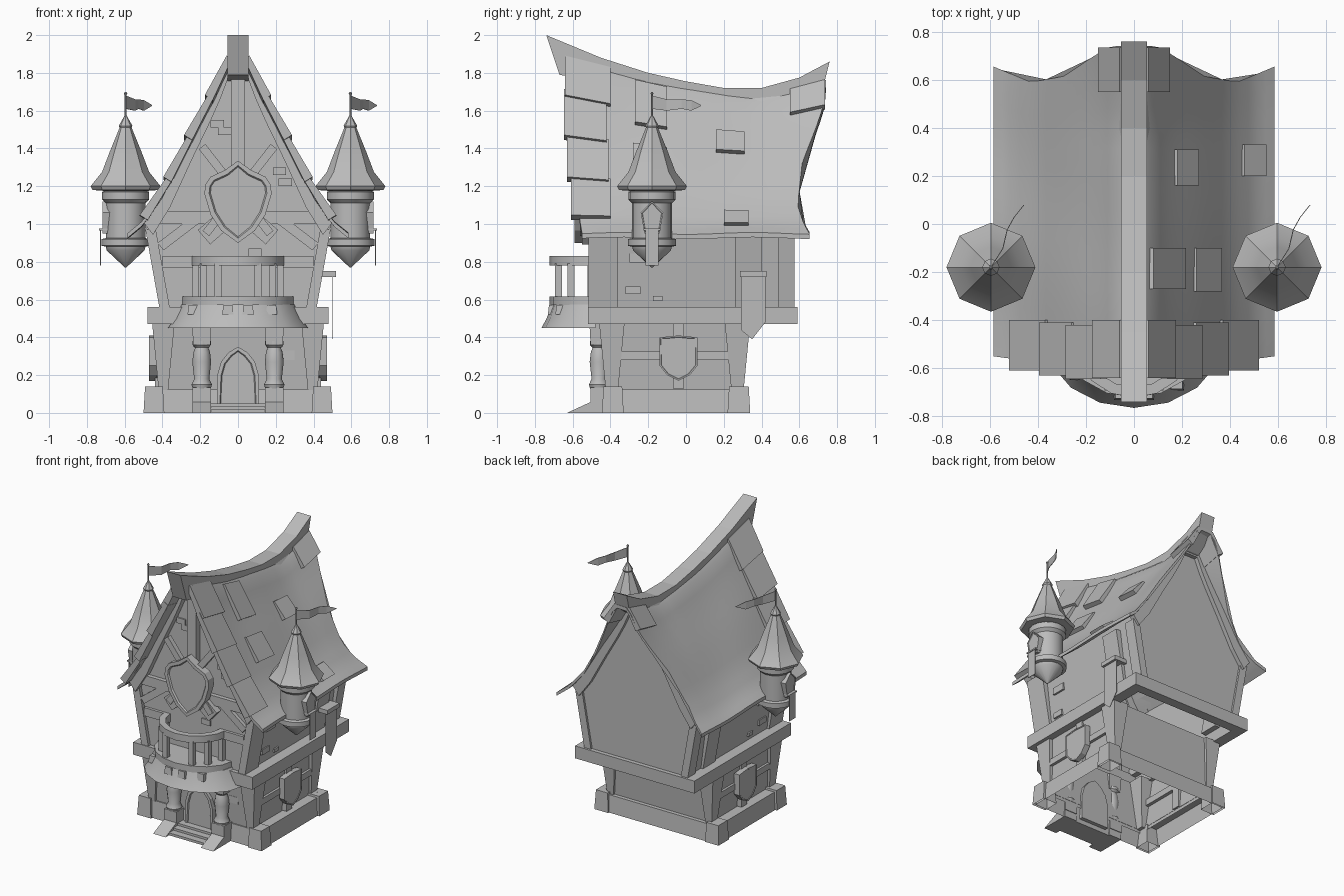
import bpy, bmesh, math
from mathutils import Vector

cube = bpy.data.objects.get("Cube")
if cube:
    bpy.data.objects.remove(cube)

stone = bpy.data.materials.new("plain grey")
stone.use_nodes = True
stone.diffuse_color = (0.5, 0.5, 0.5, 1)
stone.node_tree.nodes["Principled BSDF"].inputs["Base Color"].default_value = (0.5, 0.5, 0.5, 1)
SIDES = ((-1, "right"), (1, "left"))


def loft(name, loops, smooth=False, caps=True, closed=False, wrap=True, inset=0):
    """Skin a row of equal point loops; optionally sink a panel into the first cap."""
    bm = bmesh.new()
    rings = [[bm.verts.new(p) for p in loop] for loop in loops]
    n = len(rings[0])
    pairs = list(zip(rings, rings[1:])) + ([(rings[-1], rings[0])] if closed else [])
    for a, b in pairs:
        for i in range(n if wrap else n - 1):
            j = (i + 1) % n
            bm.faces.new((a[i], a[j], b[j], b[i]))
    if caps and not closed:
        cap = bm.faces.new(rings[0])
        bm.faces.new(rings[-1])
    bmesh.ops.recalc_face_normals(bm, faces=bm.faces[:])
    if inset:
        bmesh.ops.inset_region(bm, faces=[cap], thickness=inset, depth=0)
        bmesh.ops.inset_region(bm, faces=[cap], thickness=inset * 0.3, depth=-inset * 0.4)
    mesh = bpy.data.meshes.new(name)
    bm.to_mesh(mesh)
    bm.free()
    mesh.materials.append(stone)
    ob = bpy.data.objects.new(name, mesh)
    bpy.context.collection.objects.link(ob)
    if smooth:
        bpy.ops.object.select_all(action='DESELECT')
        ob.select_set(True)
        bpy.context.view_layer.objects.active = ob
        bpy.ops.object.shade_smooth_by_angle(angle=math.radians(35))


def prism(name, pts, axis, a, b, inset=0):
    """Extrude an outline: (x, z) along y, or (y, z) along x."""
    put = (lambda u, v, d: (u, d, v)) if axis == 'y' else (lambda u, v, d: (d, u, v))
    loft(name, [[put(u, v, d) for u, v in pts] for d in (a, b)], inset=inset)


def rect(x0, x1, y0, y1, z, grow=0):
    x0, x1, y0, y1 = x0 - grow, x1 + grow, y0 - grow, y1 + grow
    return [(x0, y0, z), (x1, y0, z), (x1, y1, z), (x0, y1, z)]


def block(name, x0, x1, y0, y1, z0, z1, flare=0):
    loft(name, [rect(x0, x1, y0, y1, z0), rect(x0, x1, y0, y1, z1, flare)])


def bar(name, p, q, half, y0, y1):
    p, q = Vector(p), Vector(q)
    d = (q - p).normalized() * half
    n = Vector((-d.y, d.x))
    prism(name, [p + n, q + n, q - n, p - n], 'y', y0, y1)


def lathe(name, profile, segs, cx, cy, squash=1, half=False, closed=False):
    """Turned part; half keeps only the side facing -y."""
    if half:
        angles = [math.pi * (1 + i / segs) for i in range(segs + 1)]
    else:
        angles = [math.tau * i / segs for i in range(segs)]
    loops = [[(cx + r * math.cos(t), cy + squash * r * math.sin(t), z) for t in angles] for r, z in profile]
    loft(name, loops, smooth=True, closed=closed, wrap=not half)


def interp(x, pts):
    for (a, u), (b, v) in zip(pts, pts[1:]):
        if x <= b:
            return u + (v - u) * max(0, (x - a) / (b - a))
    return pts[-1][1]


def mirrored(half):
    return half + [(-x, z) for x, z in reversed(half) if x > 0]


# Roof surface
EAVE = 0.95
RIDGE = [(-.74, 2), (-.45, 1.88), (-.2, 1.8), (0, 1.755), (.2, 1.72), (.4, 1.72), (.6, 1.775), (.76, 1.86)]
CREST = [(-.64, 1.885), (-.2, 1.775), (0, 1.73), (.2, 1.695), (.4, 1.68), (.6, 1.72), (.74, 1.76)]
SLOPE = [(0, 1), (.055, 1), (.1, .88), (.16, .745), (.27, .52), (.4, .24), (.5, .08), (.585, 0)]
FRONT = [(0, -.63), (.3, -.59), (.585, -.55)]
BACK = [(0, .74), (.1, .74), (.165, .7), (.29, .615), (.43, .59), (.585, .655)]


def roof_z(x, y):
    return EAVE + (interp(y, CREST) - EAVE) * interp(abs(x), SLOPE)


xs = [.585 * i / 16 for i in range(-16, 17)]
sections = []
for k in range(17):
    top = []
    for x in xs:
        y0, y1 = interp(abs(x), FRONT), interp(abs(x), BACK)
        y = y0 + (y1 - y0) * k / 16
        top.append((x, y, roof_z(x, y) + .005 * math.sin(9 * y + 8 * x)))
    sections.append(top + [(x, y, z - .025) for x, y, z in reversed(top)])
loft("roof", sections, smooth=True)

prism("ridge_beam", RIDGE + [(.73, 1.74)] + [(y, z - .13) for y, z in RIDGE[-2:0:-1]] + [(-.67, 1.79)],
      'x', -.055, .055)

# Loose shingles
front_rows = [(.05, .15, -.64, -.4), (.13, .26, -.645, -.42), (.25, .37, -.63, -.41), (.36, .495, -.61, -.4)]
extra_rows = [(.07, .19, -.27, -.1), (.25, .34, -.28, -.1), (.17, .245, .16, .31),
              (.45, .525, .2, .33), (.05, .125, .55, .735)]
for s, side in SIDES:
    for i, (x0, x1, y0, y1) in enumerate(front_rows + (extra_rows if s > 0 else extra_rows[4:])):
        loops = []
        for x, lift in ((x0, .012), (x1, .03)):
            loops.append([(s * (x + .85 * h), y, roof_z(x, y) + .53 * h)
                          for y, h in ((y0, -.02), (y1, -.02), (y1, lift), (y0, lift))])
        loft(f"{side}_shingle_{i}", loops)

# Upper storey, open underneath, following the sagging roof
body = []
for y in (-.49, -.25, 0, .3, .56):
    gable = [(x, y, roof_z(x, y) - .028) for x in (.46, .4, .34, .27, .16, .1, .055, 0)]
    gable += [(-x, y, z) for x, y, z in gable[-2::-1]]
    body.append([(.4, y, .5), (.4, y, .56)] + gable + [(-.4, y, .56), (-.4, y, .5)])
loft("upper_walls", body, wrap=False)
for s, side in SIDES:
    post = [(s * .36, .55), (s * .415, .55), (s * .49, .97), (s * .435, .97)]
    prism(f"{side}_front_post", post, 'y', -.515, -.36)
    prism(f"{side}_middle_post", post, 'y', .26, .4)
    prism(f"{side}_back_post", post, 'y', .49, .575)
    for name, y0, y1 in (("front", -.54, -.48), ("back", .55, .59)):
        edge = [(s * x, roof_z(x, y0) - .015) for x in (.5, .4, .34, .27, .16, .1, .055, 0)]
        prism(f"{side}_{name}_gable_trim", edge + [(x * .9, z - .065) for x, z in reversed(edge)], 'y', y0, y1)
    bar(f"{side}_brace", (s * .41, .88), (s * .2, 1.04), .025, -.515, -.48)
    prism(f"{side}_low_rail", [(s * .2, .77), (s * .4, .77), (s * .4, .83), (s * .2, .83)], 'y', -.51, -.48)
block("gable_beam", -.42, .42, -.52, -.48, 1.0, 1.07)
block("gable_king_post", -.037, .037, -.535, -.48, 1.07, 1.8)
outer, inner = (-.48, .48, -.52, .59), (-.4, .4, -.46, .52)
loft("floor_band", [rect(*outer, .47), rect(*outer, .56), rect(*inner, .56), rect(*inner, .47)], closed=True)

# Scattered bricks on the front and sides
for i, (x, z) in enumerate([(-.11, 1.53), (-.07, 1.49), (.22, 1.28), (.25, 1.22), (.09, .85)]):
    block(f"front_brick_{i}", x - .035, x + .035, -.5, -.48, z - .02, z + .02)
block("lower_brick", .22, .3, -.43, -.4, .28, .33)
for s, side in SIDES:
    for i, (y, z, w) in enumerate([(-.28, .65, .04), (-.15, .605, .025), (-.25, .82, .05)]):
        cx = s * (.4 + (z - .56) * .12)
        block(f"{side}_wall_brick_{i}", cx - .012, cx + .012, y - w, y + w, z - w / 2, z + w / 2)

# Lower storey and plinth, hollow underneath
shell = (-.4, .4, -.41, .29)
loft("lower_walls", [rect(*shell, .1), rect(*shell, .48, .03)], caps=False)
foot = (-.485, .485, -.43, .33)
loft("plinth", [rect(*foot, 0), rect(*foot, .125, -.01), rect(*shell, .125)], caps=False)
for s, side in SIDES:
    for name, y0, y1 in (("front", -.445, -.33), ("back", .22, .34)):
        corner = (*sorted((s * .39, s * .5)), y0, y1)
        loft(f"{side}_{name}_plinth_block",
             [rect(*corner, 0), rect(*corner, .14, -.008), rect(*corner, .14, -.054)], caps=False)
    for name, y0, y1 in (("front", -.425, -.36), ("back", .24, .305)):
        block(f"{side}_{name}_lower_post", *sorted((s * .37, s * .42)), y0, y1, .12, .48, .035)
    block(f"{side}_side_rail", *sorted((s * .39, s * .435)), -.38, .27, .28, .325)
    block(f"{side}_side_stud", *sorted((s * .39, s * .44)), -.07, -.01, .13, .48)
    # Side shield
    crest = [(0, .17), (.06, .2), (.1, .25), (.1, .4), (.05, .405), (0, .41)]
    prism(f"{side}_side_shield", [(y - .04, z) for y, z in mirrored(crest)], 'x', s * .472, s * .43, .008)

# Hanging banner
prism("banner", [(.29, .74), (.42, .74), (.42, .48), (.35, .39), (.29, .44)], 'x', .499, .503)
block("banner_bracket", .41, .52, .285, .425, .72, .75)

# Door, steps and columns
arch = [(.11, .03), (.11, .2), (.09, .27), (.05, .32), (0, .35)]
prism("door_frame", mirrored(arch), 'y', -.45, -.4, .02)
for i in range(3):
    block(f"step_{i}", -.16, .16, -.59 + i * .05, -.43, 0, .018 + i * .016)
pillar = [(.048, .13), (.054, .15), (.04, .18), (.05, .27), (.044, .32), (.035, .345), (.049, .36), (.049, .38)]
for s, side in SIDES:
    cx = s * .192
    prism(f"{side}_stair_cheek", [(-.63, 0), (-.5, .06), (-.42, .06), (-.42, 0)], 'x', cx - .05, cx + .05)
    block(f"{side}_column_base", cx - .05, cx + .05, -.505, -.415, .05, .135)
    lathe(f"{side}_column_shaft", pillar, 12, cx, -.46)
    block(f"{side}_column_capital", cx - .045, cx + .045, -.505, -.425, .36, .47, .006)

# Balcony
lathe("balcony_skirt", [(.3, .46), (.37, .45), (.335, .5), (.3, .575)], 8, 0, -.48, .77, half=True)
lathe("balcony_floor", [(.295, .57), (.295, .615)], 8, 0, -.48, .82, half=True)
lathe("balcony_rail", [(.25, .78), (.25, .83), (.205, .83), (.205, .78)], 8, 0, -.48, .97, half=True, closed=True)
for i, deg in enumerate((-85, -55, -28, 28, 55, 85)):
    x, y = .225 * math.sin(math.radians(deg)), -.485 - .215 * math.cos(math.radians(deg))
    block(f"baluster_{i}", x - .018, x + .018, y - .018, y + .018, .61, .79)
for i, deg in enumerate((-50, -10, 10, 35)):
    x, y = .31 * math.sin(math.radians(deg)), -.48 - .24 * math.cos(math.radians(deg))
    block(f"skirt_shingle_{i}", x - .03, x + .03, y - .015, y + .03, .52, .57, -.006)

# Gable shield with crossed swords
crest = [(0, .9), (.09, .965), (.145, 1.05), (.178, 1.16), (.172, 1.21), (.145, 1.25), (.07, 1.285), (0, 1.335)]
prism("gable_shield", mirrored(crest), 'y', -.59, -.53, .025)
for s, side in SIDES:
    bar(f"{side}_sword", (s * .19, 1.41), (-s * .17, .95), .022, -.56, -.525)
    bar(f"{side}_sword_tip", (s * .1, 1.0), (s * .18, .93), .05, -.55, -.5)

# Corner turrets
tower = [(.004, .77), (.1, .86), (.105, .88), (.128, .885), (.128, .92), (.105, .925), (.105, 1.11),
         (.125, 1.13), (.125, 1.17), (.1, 1.18)]
spire = [(.11, 1.175), (.175, 1.18), (.185, 1.2), (.125, 1.275), (.085, 1.38), (.032, 1.51), (.036, 1.52), (.005, 1.575)]
for s, side in SIDES:
    cx, cy = s * .595, -.18
    lathe(f"{side}_turret", tower, 16, cx, cy)
    lathe(f"{side}_turret_roof", spire, 8, cx, cy)
    lathe(f"{side}_flag_pole", [(.006, 1.54), (.006, 1.685), (.01, 1.69), (.003, 1.7)], 6, cx, cy)
    window = [(-.22, .95), (-.14, .95), (-.12, 1.06), (-.18, 1.12), (-.24, 1.06)]
    prism(f"{side}_turret_window", window, 'x', s * .718, s * .67, .008)
    block(f"{side}_window_sill", *sorted((s * .67, s * .735)), -.225, -.135, .965, .975)
    block(f"{side}_window_pennant", *sorted((s * .726, s * .73)), -.215, -.145, .78, .97)
    flag = []
    for t, low, high in ((0, 1.61, 1.68), (.3, 1.6, 1.66), (.6, 1.61, 1.66), (.8, 1.6, 1.655), (1, 1.625, 1.63)):
        x, y = cx + .13 * t + .012 * math.sin(7 * t), cy + .26 * t
        flag.append([(x - .002, y, low), (x + .002, y, low), (x + .002, y, high), (x - .002, y, high)])
    loft(f"{side}_flag", flag)
